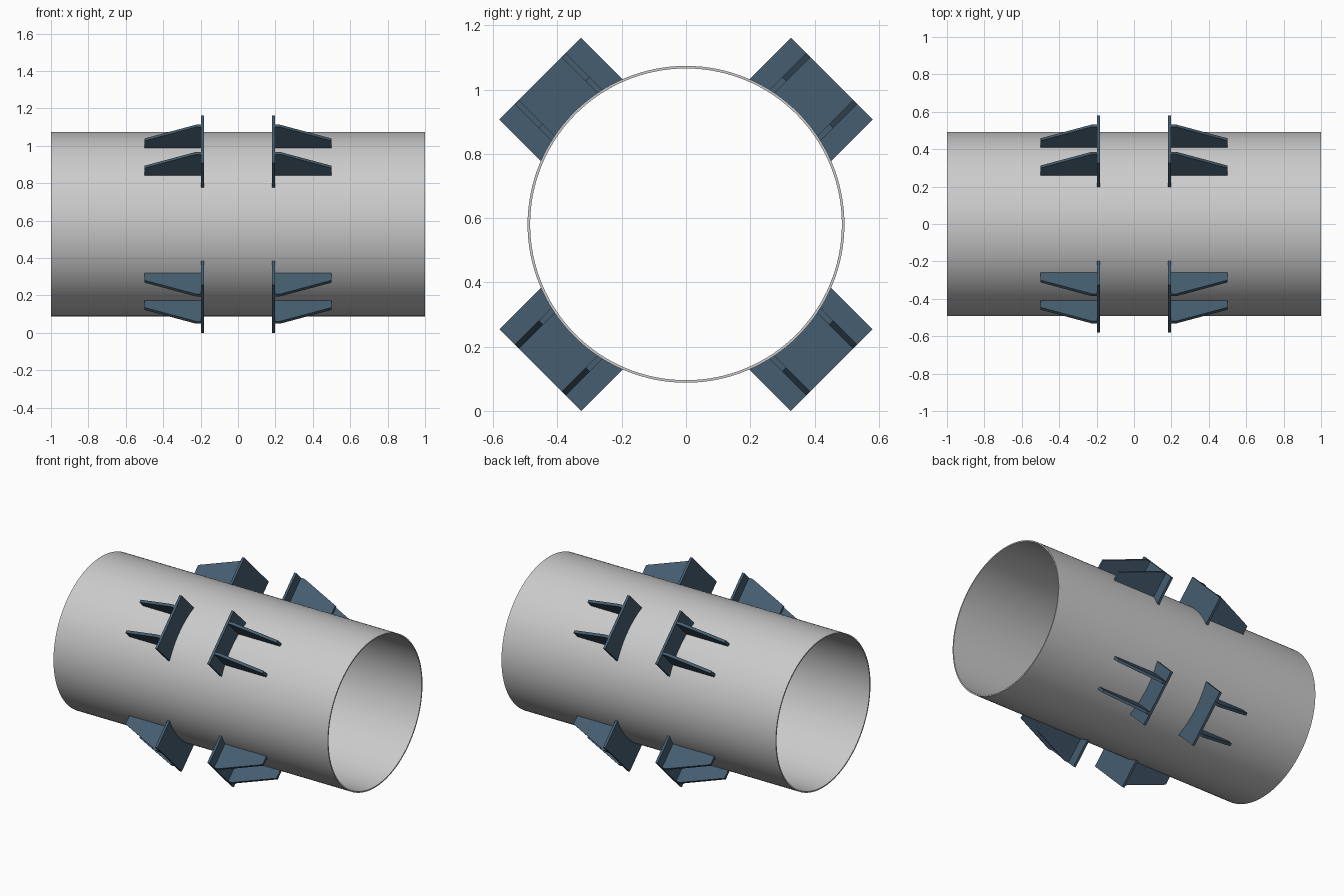
import bpy, bmesh, math
from mathutils import Matrix, Vector

if "Cube" in bpy.data.objects:
    bpy.data.objects.remove(bpy.data.objects["Cube"])

CZ = 0.581              # pipe axis height
R, WALL = 0.493, 0.008  # pipe outer radius and wall
R_OUT, HALF_W = 0.641, 0.18

blue = bpy.data.materials.new("bracket_blue")
blue.diffuse_color = (0.06, 0.11, 0.16, 1)
blue.use_nodes = True
blue.node_tree.nodes["Principled BSDF"].inputs["Base Color"].default_value = blue.diffuse_color


def finish(name, bm, mat=None):
    bmesh.ops.recalc_face_normals(bm, faces=bm.faces)
    me = bpy.data.meshes.new(name)
    bm.to_mesh(me)
    bm.free()
    ob = bpy.data.objects.new(name, me)
    bpy.context.collection.objects.link(ob)
    if mat:
        me.materials.append(mat)
    return ob


def prism(name, profile, offset, matrix):
    """Extrude a flat profile by offset, then place it."""
    bm = bmesh.new()
    face = bm.faces.new([bm.verts.new(p) for p in profile])
    ext = bmesh.ops.extrude_face_region(bm, geom=[face], use_keep_orig=True)
    verts = [g for g in ext["geom"] if isinstance(g, bmesh.types.BMVert)]
    bmesh.ops.translate(bm, verts=verts, vec=Vector(offset))
    bm.transform(matrix)
    return finish(name, bm, blue)


# Pipe: wall section spun round the x axis
bm = bmesh.new()
pts = [(-1, R), (1, R), (1, R - WALL), (-1, R - WALL)]
vs = [bm.verts.new((x, 0, r)) for x, r in pts]
edges = [bm.edges.new((vs[i], vs[(i + 1) % 4])) for i in range(4)]
bmesh.ops.spin(bm, geom=vs + edges, cent=(0, 0, 0), axis=(1, 0, 0),
               angle=math.tau, steps=128, use_duplicate=False)
bmesh.ops.remove_doubles(bm, verts=bm.verts, dist=1e-4)
bm.transform(Matrix.Translation((0, 0, CZ)))
pipe = finish("pipe", bm)
bpy.context.view_layer.objects.active = pipe
pipe.select_set(True)
bpy.ops.object.shade_smooth_by_angle()

# Plate outline: straight outer edge, inner edge follows the pipe
a = math.asin(HALF_W / R)
arc = [(0.182, R * math.sin(t), R * math.cos(t))
       for t in (-a + 2 * a * i / 16 for i in range(17))]
plate = arc + [(0.182, HALF_W, R_OUT), (0.182, -HALF_W, R_OUT)]

# Gusset side profile (x, radial height)
gusset = [(0.198, 0.480), (0.5, 0.480), (0.5, 0.536), (0.225, 0.64), (0.198, 0.64)]
THICK, SPACING = 0.018, 0.103

# Four brackets around the pipe, mirrored to both halves
for k in range(4):
    turn = Matrix.Rotation(math.radians(45 + 90 * k), 4, 'X')
    for side, sx in (("right", 1), ("left", -1)):
        m = Matrix.Translation((0, 0, CZ)) @ turn @ Matrix.Diagonal((sx, 1, 1, 1))
        prism(f"stop_plate_{side}_{k + 1}", plate, (0.016, 0, 0), m)
        for n, s in enumerate((-1, 1)):
            y = s * SPACING - THICK / 2
            prism(f"gusset_{side}_{k + 1}_{n + 1}",
                  [(x, y, r) for x, r in gusset], (0, THICK, 0), m)
